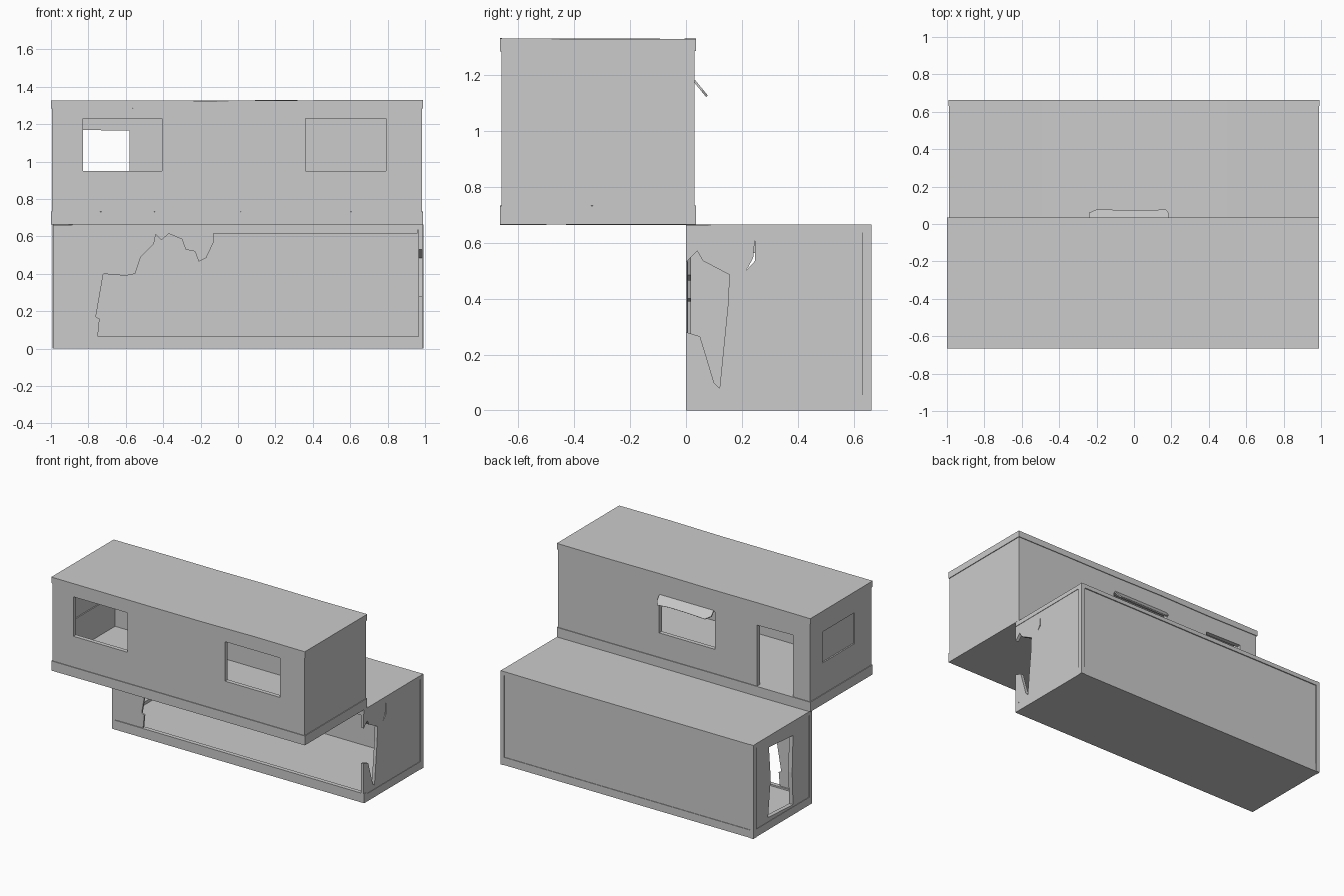
import bpy, bmesh, random
from mathutils import Vector

if "Cube" in bpy.data.objects:
    bpy.data.objects.remove(bpy.data.objects["Cube"])

random.seed(4)


def finish(name, bm):
    bmesh.ops.recalc_face_normals(bm, faces=bm.faces[:])
    me = bpy.data.meshes.new(name)
    bm.to_mesh(me)
    bm.free()
    ob = bpy.data.objects.new(name, me)
    bpy.context.collection.objects.link(ob)
    return ob


def box(name, x, y, z, cuts=0, dent=0.0):
    """Box from (min, max) ranges; optional slight denting of its sheet metal."""
    bm = bmesh.new()
    bmesh.ops.create_cube(bm, size=1)
    for v in bm.verts:
        v.co = Vector([(r[0] + r[1]) / 2 + c * (r[1] - r[0])
                       for r, c in zip((x, y, z), v.co)])
    if cuts:
        long_edges = [e for e in bm.edges
                      if abs(e.verts[0].co.x - e.verts[1].co.x) > 0.5]
        bmesh.ops.subdivide_edges(bm, edges=long_edges, cuts=cuts)
        for v in bm.verts:
            v.co.z += random.uniform(-dent, dent)
    return finish(name, bm)


def rect(u0, u1, v0, v1):
    return [(u0, v0), (u1, v0), (u1, v1), (u0, v1)]


def panel(name, axis, pos, thick, outline, holes=()):
    """Flat wall across the given axis, with openings, extruded to thickness."""
    bm = bmesh.new()
    place = (lambda u, v: (pos, u, v)) if axis == 'x' else (lambda u, v: (u, pos, v))
    for loop in [outline, *holes]:
        vs = [bm.verts.new(place(u, v)) for u, v in loop]
        for a, b in zip(vs, vs[1:] + vs[:1]):
            bm.edges.new((a, b))
    n = Vector((1, 0, 0)) if axis == 'x' else Vector((0, 1, 0))
    bmesh.ops.triangle_fill(bm, use_beauty=True, use_dissolve=False,
                            edges=bm.edges[:], normal=n)
    ext = bmesh.ops.extrude_face_region(bm, geom=bm.faces[:], use_keep_orig=True)
    moved = [g for g in ext['geom'] if isinstance(g, bmesh.types.BMVert)]
    bmesh.ops.translate(bm, verts=moved, vec=n * thick)
    return finish(name, bm)


T = 0.03

# ---- lower container ----
box("lower_floor", (-0.99, 0.99), (0, 0.66), (0, 0.055))
box("lower_front_sill", (-0.99, 0.99), (0, T), (0.05, 0.066))
box("lower_roof", (-0.99, 0.99), (0, 0.663), (0.635, 0.664), 3, 0.002)
panel("lower_back_wall", 'y', 0.626, T, rect(-0.985, 0.985, 0.05, 0.64))

# torn remains of the front wall
tear = [(-0.985, 0.06), (-0.75, 0.06), (-0.74, 0.16), (-0.76, 0.17),
        (-0.72, 0.40), (-0.60, 0.39), (-0.55, 0.40), (-0.52, 0.49),
        (-0.45, 0.56), (-0.44, 0.61), (-0.41, 0.58), (-0.37, 0.615),
        (-0.30, 0.585), (-0.28, 0.53), (-0.23, 0.52), (-0.21, 0.465),
        (-0.17, 0.485), (-0.13, 0.57), (-0.13, 0.615), (0.96, 0.615),
        (0.96, 0.64), (-0.985, 0.64)]
panel("lower_torn_front_wall", 'y', 0.006, 0.012, tear)

# right end wall with ripped corner and slit
rip = [(0, 0.05), (0.655, 0.05), (0.655, 0.64), (0, 0.64), (0, 0.53),
       (0.04, 0.57), (0.06, 0.535), (0.155, 0.485), (0.15, 0.38),
       (0.12, 0.08), (0.10, 0.10), (0.07, 0.20), (0.05, 0.265), (0, 0.28)]
panel("lower_torn_right_wall", 'x', 0.965, 0.022, rip,
      [[(0.215, 0.50), (0.247, 0.535), (0.247, 0.62), (0.24, 0.545)]])

# left end wall with bent doorway
panel("lower_left_wall", 'x', -0.987, T, rect(0.003, 0.655, 0.05, 0.64),
      [[(0.21, 0.07), (0.49, 0.085), (0.46, 0.35), (0.48, 0.58), (0.21, 0.56), (0.22, 0.3)]])

# corner posts
box("lower_post_back_left", (-0.993, -0.965), (0.63, 0.663), (0, 0.664))
box("lower_post_back_right", (0.965, 0.993), (0.63, 0.663), (0, 0.664))
box("lower_post_front_left", (-0.99, -0.967), (0, T), (0.05, 0.64))

# ---- upper container ----
box("upper_floor", (-1, 0.99), (-0.665, 0.035), (0.664, 0.732), 4, 0.001)
box("upper_roof", (-1, 0.99), (-0.665, 0.035), (1.286, 1.328), 4, 0.003)
window_z = (0.95, 1.23)
panel("upper_front_wall", 'y', -0.66, T, rect(-0.995, 0.985, 0.72, 1.30),
      [rect(-0.83, -0.405, *window_z), rect(0.36, 0.79, *window_z)])
panel("upper_back_wall", 'y', 0.0, T, 
      [(-0.995, 0.72), (-0.86, 0.72), (-0.86, 1.17), (-0.58, 1.165),
       (-0.58, 0.72), (0.985, 0.72), (0.985, 1.30), (-0.995, 1.30)],
      [rect(-0.25, 0.19, 0.905, 1.17)])
panel("upper_right_wall", 'x', 0.955, T, rect(-0.658, 0.028, 0.72, 1.30))
panel("upper_left_wall", 'x', -0.995, T, rect(-0.658, 0.028, 0.72, 1.30),
      [rect(-0.47, -0.11, 0.955, 1.175)])
panel("left_window_shutter", 'x', -0.985, 0.012, rect(-0.48, -0.10, 0.945, 1.185))

# bent awning over the back window
bm = bmesh.new()
xs = [-0.24, -0.20, -0.06, 0.08, 0.17, 0.185]
drop = [0.6, 1.0, 0.93, 0.9, 1.0, 0.6]
top = [bm.verts.new((x, 0.03, 1.178)) for x in xs]
low = [bm.verts.new((x, 0.03 + 0.045 * d, 1.178 - 0.055 * d)) for x, d in zip(xs, drop)]
for i in range(len(xs) - 1):
    bm.faces.new((top[i], low[i], low[i + 1], top[i + 1]))
awning = finish("window_awning", bm)
mod = awning.modifiers.new("thickness", 'SOLIDIFY')
mod.thickness = 0.008
mod.offset = 0
